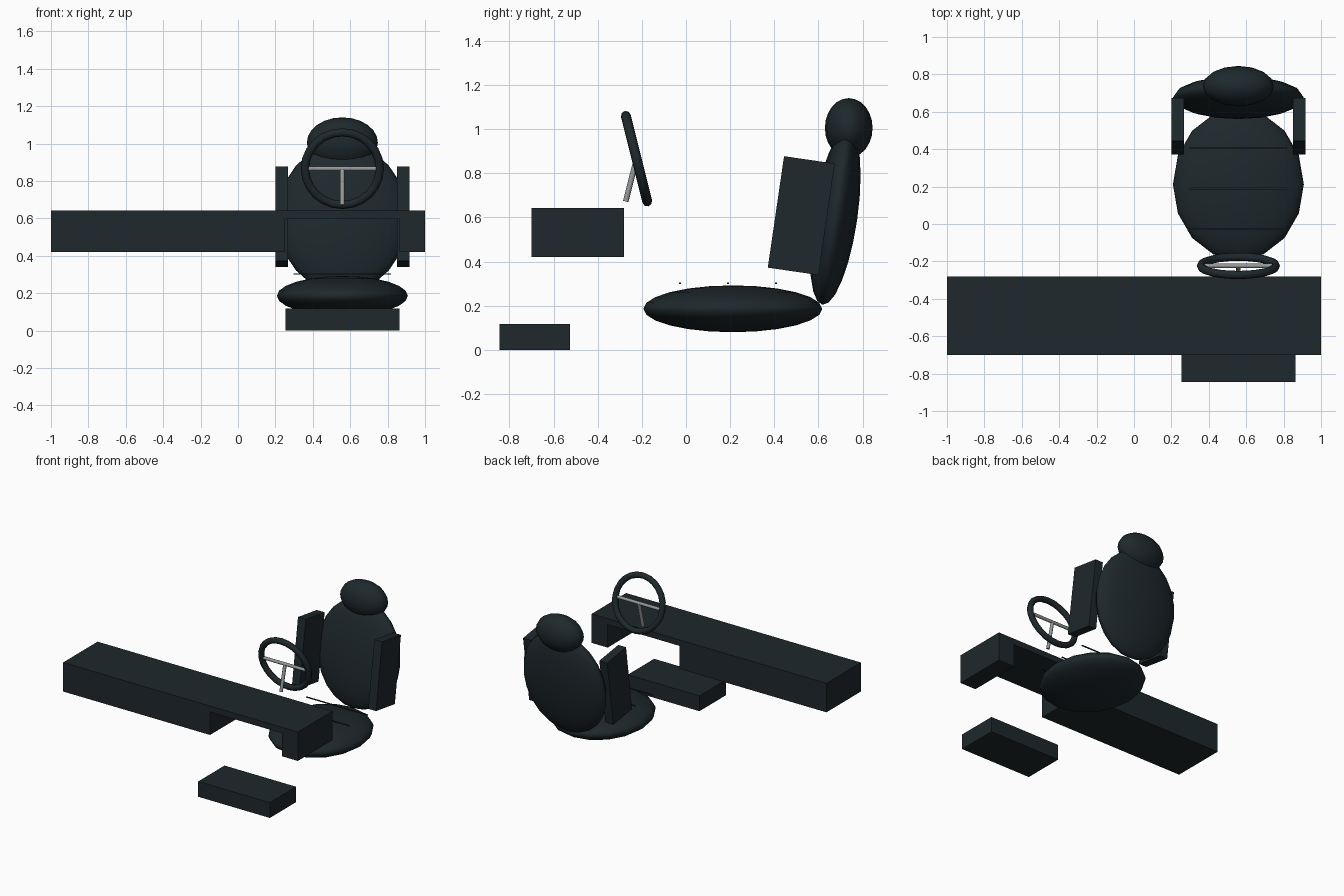
import bpy, bmesh
from math import radians, pi
from mathutils import Vector

if "Cube" in bpy.data.objects:
    bpy.data.objects.remove(bpy.data.objects["Cube"])

CX = 0.558               # driver side centre line
LEAN = radians(-8.3)     # backrest recline


def material(name, rgb):
    m = bpy.data.materials.new(name)
    m.diffuse_color = (*rgb, 1)
    m.use_nodes = True
    m.node_tree.nodes["Principled BSDF"].inputs["Base Color"].default_value = m.diffuse_color
    return m


DARK = material("dark_trim", (0.013, 0.021, 0.025))
METAL = material("grey_metal", (0.30, 0.32, 0.32))


def finish(name, mat, smooth=False):
    ob = bpy.context.object
    ob.name = name
    ob.data.materials.append(mat)
    if smooth:
        bpy.ops.object.shade_smooth_by_angle(angle=radians(50))
    return ob


def box(name, loc, size, rot_x=0):
    bpy.ops.mesh.primitive_cube_add(size=1, location=loc, rotation=(rot_x, 0, 0))
    bpy.context.object.scale = size
    return finish(name, DARK)


def pad(name, loc, radii, rot_x=0):
    bpy.ops.mesh.primitive_uv_sphere_add(segments=16, ring_count=12, radius=1,
                                         location=loc, rotation=(rot_x, 0, 0))
    bpy.context.object.scale = radii
    return finish(name, DARK, True)


def rod(name, a, b, r):
    a, b = Vector(a), Vector(b)
    d = b - a
    bpy.ops.mesh.primitive_cylinder_add(vertices=12, radius=r, depth=d.length,
                                        location=(a + b) / 2,
                                        rotation=d.to_track_quat('Z', 'Y').to_euler())
    return finish(name, METAL, True)


# Dashboard: front profile with knee cutout, extruded in depth
profile = [(-1, .42), (.252, .42), (.252, .597), (.863, .597),
           (.863, .42), (1, .42), (1, .643), (-1, .643)]
bm = bmesh.new()
face = bm.faces.new([bm.verts.new((x, -.70, z)) for x, z in profile])
ext = bmesh.ops.extrude_face_region(bm, geom=[face])
bmesh.ops.translate(bm, vec=(0, .42, 0),
                    verts=[v for v in ext["geom"] if isinstance(v, bmesh.types.BMVert)])
bmesh.ops.recalc_face_normals(bm, faces=bm.faces)
mesh = bpy.data.meshes.new("dashboard")
bm.to_mesh(mesh)
bm.free()
dash = bpy.data.objects.new("dashboard", mesh)
bpy.context.collection.objects.link(dash)
mesh.materials.append(DARK)

# Footwell block
box("footwell_block", (CX, -.685, .059), (.61, .32, .118))

# Seat padding
pad("seat_cushion", (CX, .212, .186), (.35, .405, .106))
pad("seat_back", (CX, .676, .602), (.35, .10, .402), LEAN)
pad("headrest", (CX, .737, 1.005), (.19, .108, .135))

# Side bolsters
for side, s in (("left", -1), ("right", 1)):
    box(f"{side}_bolster", (CX + s * .325, .522, .608), (.066, .232, .51), LEAN)

# Thin stitched strips over the cushion
for i, y in enumerate((-.027, .19, .407)):
    box(f"seat_seam_{i + 1}", (CX, y, .302), (.52, .009, .006))

# Steering wheel
hub = Vector((CX, -.224, .866))
bpy.ops.mesh.primitive_torus_add(major_radius=.2, minor_radius=.0225,
                                 major_segments=24, minor_segments=8,
                                 location=hub, rotation=(pi / 2 + radians(14), 0, 0))
finish("steering_wheel_rim", DARK, True)
rod("cross_spoke", hub - Vector((.18, 0, 0)), hub + Vector((.18, 0, 0)), .012)
rod("lower_spoke", hub, (CX, -.273, .672), .0125)
